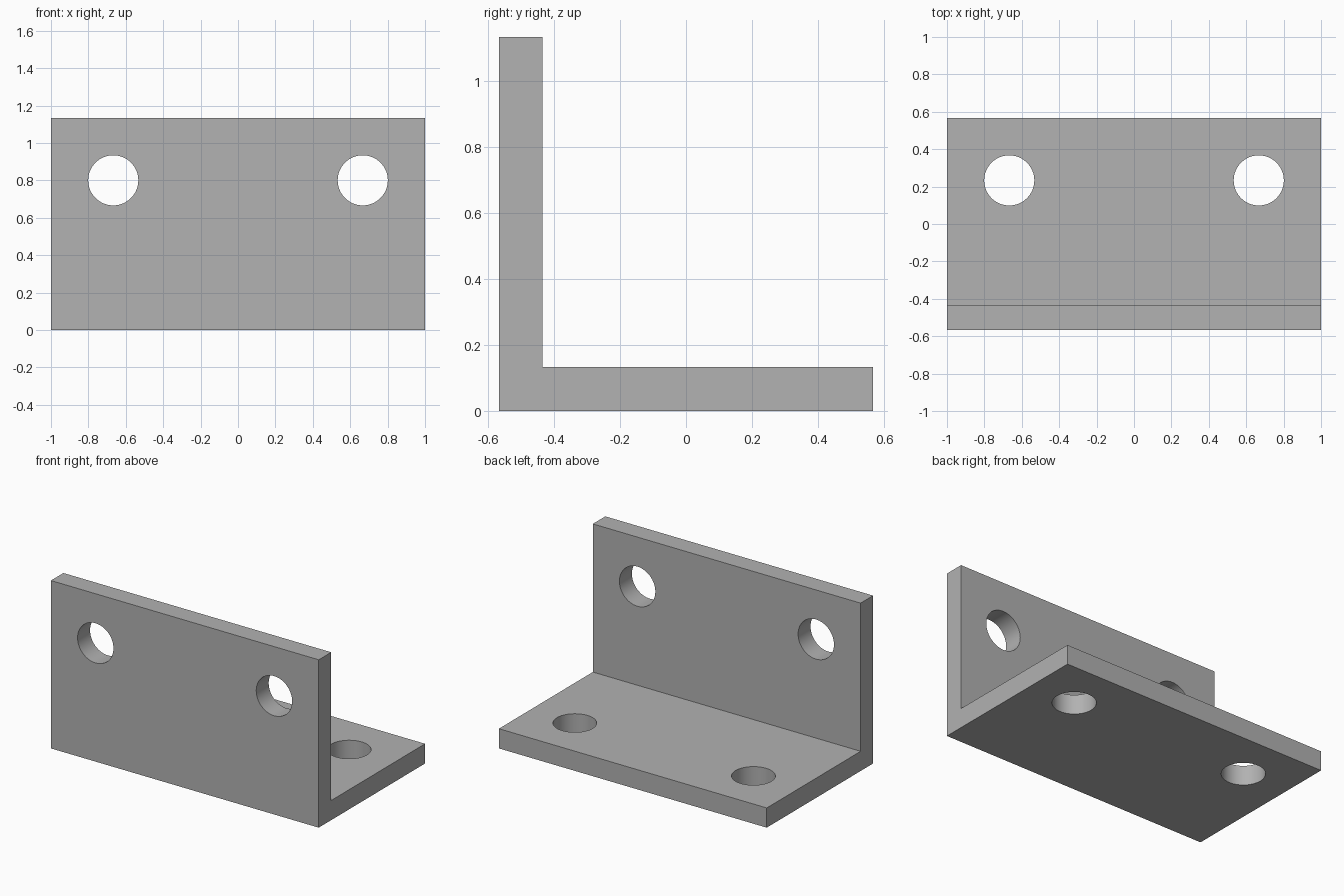
import bpy, bmesh, math
from mathutils import Matrix, Vector

cube = bpy.data.objects.get("Cube")
if cube:
    bpy.data.objects.remove(cube, do_unlink=True)

HALF_X, HALF_Y, HEIGHT, THICK = 1.0, 0.567, 1.133, 0.133
HOLE_X, HOLE_OFFSET, HOLE_R = 0.667, 0.8, 0.134

steel = bpy.data.materials.new("grey_steel")
steel.use_nodes = True
colour = (0.445, 0.445, 0.445, 1)
steel.diffuse_color = colour
steel.node_tree.nodes["Principled BSDF"].inputs["Base Color"].default_value = colour


def make_object(name, bm):
    bmesh.ops.recalc_face_normals(bm, faces=bm.faces)
    mesh = bpy.data.meshes.new(name)
    bm.to_mesh(mesh)
    bm.free()
    mesh.materials.append(steel)
    obj = bpy.data.objects.new(name, mesh)
    bpy.context.collection.objects.link(obj)
    return obj


# L-shaped profile extruded along x
bm = bmesh.new()
inner = -HALF_Y + THICK
profile = [(-HALF_Y, 0), (HALF_Y, 0), (HALF_Y, THICK),
           (inner, THICK), (inner, HEIGHT), (-HALF_Y, HEIGHT)]
face = bm.faces.new([bm.verts.new((-HALF_X, y, z)) for y, z in profile])
extruded = bmesh.ops.extrude_face_region(bm, geom=[face])["geom"]
bmesh.ops.translate(bm, vec=(2 * HALF_X, 0, 0),
                    verts=[v for v in extruded if isinstance(v, bmesh.types.BMVert)])
bracket = make_object("angle_bracket", bm)

# Cutters for two bolt holes in each leg
bm = bmesh.new()
for side in (-1, 1):
    x = side * HOLE_X
    upright = Matrix.Translation((x, -HALF_Y + THICK / 2, HOLE_OFFSET)) @ Matrix.Rotation(math.pi / 2, 4, "X")
    base = Matrix.Translation((x, -HALF_Y + HOLE_OFFSET, THICK / 2))
    for placement in (upright, base):
        bmesh.ops.create_cone(bm, cap_ends=True, segments=64, radius1=HOLE_R,
                              radius2=HOLE_R, depth=THICK * 2, matrix=placement)
cutter = make_object("bolt_hole_cutter", bm)
cutter.hide_render = True

# Cut the holes
cut = bracket.modifiers.new("bolt_holes", "BOOLEAN")
cut.operation = "DIFFERENCE"
cut.solver = "EXACT"
cut.object = cutter
bpy.ops.object.select_all(action="DESELECT")
bracket.select_set(True)
bpy.context.view_layer.objects.active = bracket
bpy.ops.object.modifier_apply(modifier=cut.name)
bpy.data.objects.remove(cutter, do_unlink=True)

# Smooth hole walls, crisp plate edges
bpy.ops.object.shade_smooth_by_angle(angle=math.radians(30))
